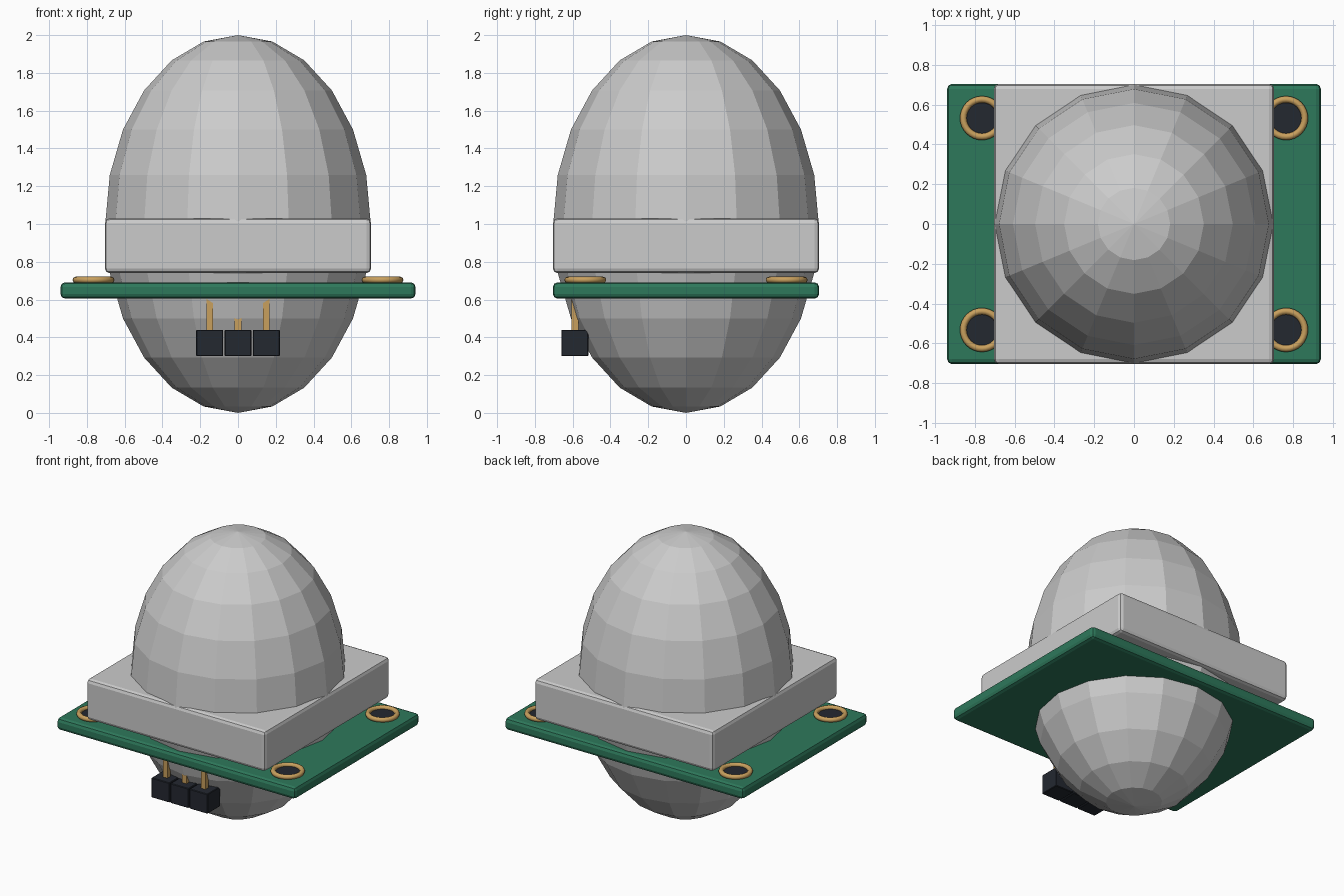
import bpy, math

if "Cube" in bpy.data.objects:
    bpy.data.objects.remove(bpy.data.objects["Cube"])


def material(name, rgb):
    m = bpy.data.materials.new(name)
    m.diffuse_color = (*rgb, 1)
    m.use_nodes = True
    m.node_tree.nodes["Principled BSDF"].inputs["Base Color"].default_value = m.diffuse_color
    return m


GREEN = material("board_green", (0.027, 0.19, 0.105))
GOLD = material("gold", (0.58, 0.35, 0.11))
BLACK = material("black_plastic", (0.017, 0.021, 0.03))


def finish(name, mat):
    o = bpy.context.object
    o.name = name
    if mat:
        o.data.materials.append(mat)
    return o


def box(name, center, size, mat=None, bevel=0.0, segments=2):
    bpy.ops.mesh.primitive_cube_add(size=1, location=center)
    o = finish(name, mat)
    o.scale = size
    bpy.ops.object.transform_apply(location=False, rotation=False, scale=True)
    if bevel:
        b = o.modifiers.new("bevel", "BEVEL")
        b.width, b.segments = bevel, segments
    return o


# Faceted egg-shaped lens
bpy.ops.mesh.primitive_uv_sphere_add(segments=16, ring_count=12, radius=1, location=(0, 0, 1))
lens = finish("lens_dome", None)
lens.scale = (0.703, 0.703, 1)
bpy.ops.object.transform_apply(location=False, rotation=False, scale=True)

# Square lens base and circuit board
box("lens_base", (0, 0, 0.885), (1.41, 1.41, 0.29), None, 0.025)
box("circuit_board", (0, 0, 0.648), (1.88, 1.41, 0.086), GREEN, 0.025)

# Mounting holes: gold rim around a dark disc
for sx in (-1, 1):
    for sy in (-1, 1):
        x, y = sx * 0.765, sy * 0.533
        bpy.ops.mesh.primitive_torus_add(major_radius=0.094, minor_radius=0.017,
                                         major_segments=32, minor_segments=8,
                                         location=(x, y, 0.704))
        finish("hole_rim", GOLD)
        bpy.ops.object.shade_smooth_by_angle(angle=math.radians(50))
        bpy.ops.mesh.primitive_cylinder_add(vertices=32, radius=0.085, depth=0.06,
                                            location=(x, y, 0.67))
        finish("hole_plug", BLACK)

# Three-pin header below the front edge
for i in (-1, 0, 1):
    x = i * 0.15
    box("header_block", (x, -0.588, 0.37), (0.143, 0.143, 0.14), BLACK, 0.004, 1)
    box("header_pin", (x, -0.588, 0.51), (0.036, 0.036, 0.23), GOLD)
